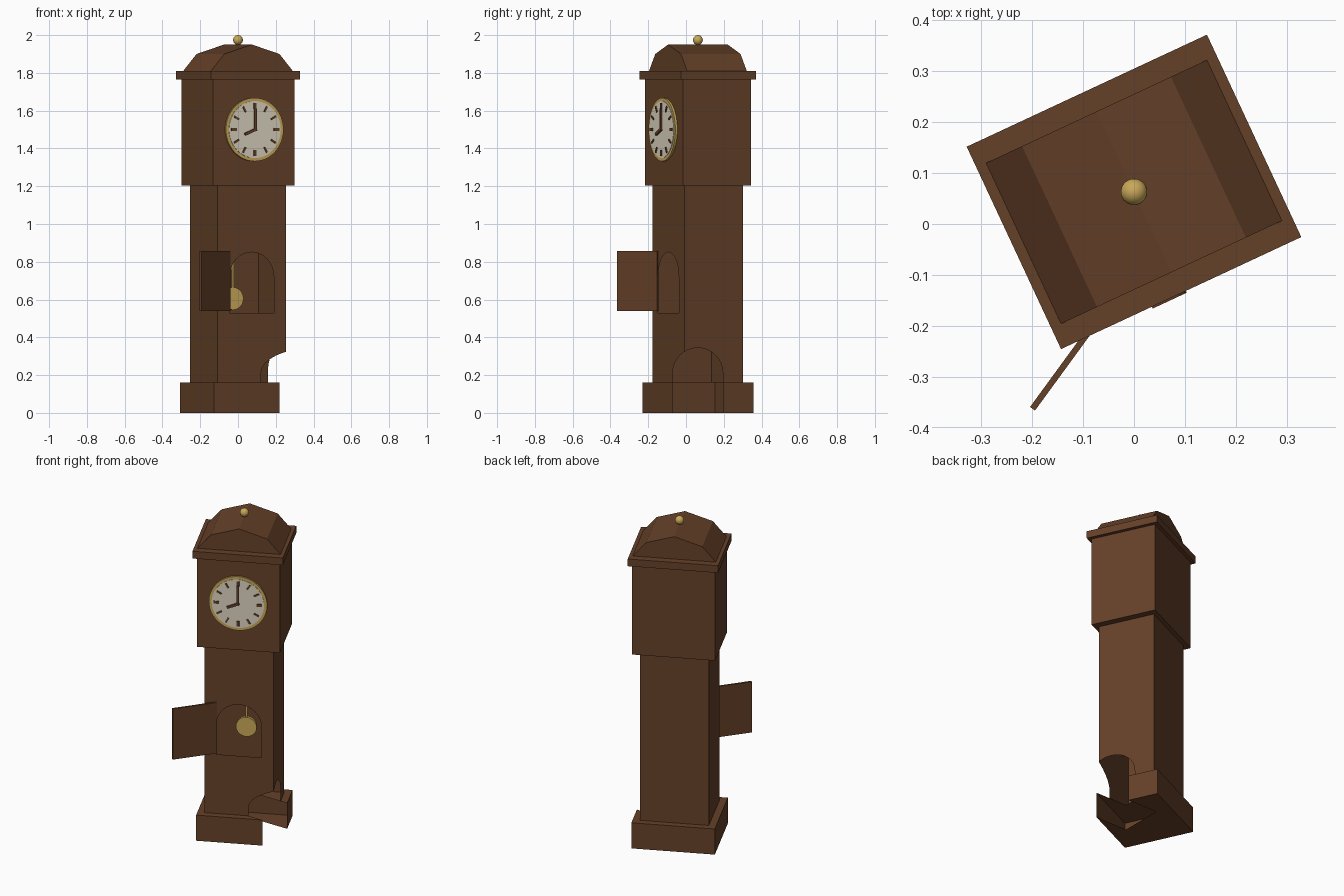
import bpy, bmesh, math
from mathutils import Matrix, Vector

if "Cube" in bpy.data.objects:
    bpy.data.objects.remove(bpy.data.objects["Cube"])

# The clock is turned 25 degrees; parts are built in its own frame (front = -y), then placed
PLACE = Matrix.Translation((0, 0.063, 0)) @ Matrix.Rotation(math.radians(25), 4, 'Z')


def material(name, rgb):
    m = bpy.data.materials.new(name)
    m.diffuse_color = (*rgb, 1)
    m.use_nodes = True
    m.node_tree.nodes["Principled BSDF"].inputs["Base Color"].default_value = m.diffuse_color
    return m


WOOD = material("brown_wood", (0.13, 0.052, 0.021))
GOLD = material("brass", (0.58, 0.39, 0.10))
CREAM = material("cream_dial", (0.71, 0.65, 0.52))


def finish(bm, name, mat, smooth=False):
    bmesh.ops.recalc_face_normals(bm, faces=bm.faces[:])
    bm.transform(PLACE)
    me = bpy.data.meshes.new(name)
    bm.to_mesh(me)
    bm.free()
    me.materials.append(mat)
    for p in me.polygons:
        p.use_smooth = smooth
    ob = bpy.data.objects.new(name, me)
    bpy.context.collection.objects.link(ob)
    return ob


def box(name, x0, x1, y0, y1, z0, z1, mat=WOOD, post=None):
    bm = bmesh.new()
    bmesh.ops.create_cube(bm, size=1)
    m = Matrix.Translation(((x0 + x1) / 2, (y0 + y1) / 2, (z0 + z1) / 2))
    bm.transform(m @ Matrix.Diagonal((x1 - x0, y1 - y0, z1 - z0, 1)))
    if post:
        bm.transform(post)
    return finish(bm, name, mat)


def disc(name, r, y0, y1, z, mat, sides=32):
    bm = bmesh.new()
    bmesh.ops.create_cone(bm, cap_ends=True, segments=sides, radius1=r, radius2=r, depth=y1 - y0)
    bm.transform(Matrix.Translation((0, (y0 + y1) / 2, z)) @ Matrix.Rotation(math.pi / 2, 4, 'X'))
    return finish(bm, name, mat)


def arch_planes(centre, side, half, z0, spring, n=16):
    """Outward planes of an arched tunnel whose width runs along 'side'."""
    pts = [(half, z0)]
    pts += [(half * math.cos(math.pi * i / n), spring + half * math.sin(math.pi * i / n))
            for i in range(n + 1)]
    pts.append((-half, z0))
    planes = []
    for (a, z), (b, w) in zip(pts, pts[1:] + pts[:1]):
        co = centre + side * a + Vector((0, 0, z))
        planes.append((co, side * (w - z) + Vector((0, 0, a - b))))
    return planes


def cut_opening(ob, planes):
    """Remove the thin shell's surface inside a convex set of planes."""
    bm = bmesh.new()
    bm.from_mesh(ob.data)
    inside = bm.faces[:]
    for co, no in planes:
        geom = set(inside)
        for f in inside:
            geom.update(f.edges)
            geom.update(f.verts)
        out = bmesh.ops.bisect_plane(bm, geom=list(geom), dist=1e-6, plane_co=co, plane_no=no)
        inside = [f for f in out['geom'] if isinstance(f, bmesh.types.BMFace)
                  and (f.calc_center_median() - co).dot(no) < 0]
    bmesh.ops.delete(bm, geom=inside, context='FACES')
    bm.to_mesh(ob.data)
    bm.free()


# Case: hollow base and trunk, head and cornice
base = box("base", -.240, .240, -.213, .213, 0, .16)
trunk = box("trunk", -.199, .199, -.172, .172, .16, 1.205)
box("head", -.239, .239, -.198, .198, 1.205, 1.765)
box("cornice", -.26, .26, -.219, .219, 1.765, 1.81)

# Arched hole through the lower right corner, running along world x
hole = arch_planes(Vector((0, .0625, 0)), Vector((0, 1, 0)), .1325, -.05, .212)
hole.append((Vector((0, 0, 0)), Vector((-1, 0, 0))))
cut_opening(base, hole)
cut_opening(trunk, hole)

# Arched door opening in the trunk front
rot = PLACE.to_3x3()
opening = arch_planes(PLACE.translation, rot @ Vector((1, 0, 0)), .129, .53, .722)
opening.append((PLACE.translation, rot @ Vector((0, 1, 0))))
cut_opening(trunk, opening)

# Open door, hinged on the left edge of the opening
swing = math.atan2(-.215, -.157) - math.radians(25)
hinge = Matrix.Translation((-.129, -.174, 0)) @ Matrix.Rotation(swing, 4, 'Z')
box("door", 0, .264, -.006, .006, .54, .857, post=hinge)

# Gambrel roof: profile extruded front to back
bm = bmesh.new()
profile = [(-.239, 1.81), (.239, 1.81), (.161, 1.90), (0, 1.95), (-.161, 1.90)]
face = bm.faces.new([bm.verts.new((x, -.174, z)) for x, z in profile])
ext = bmesh.ops.extrude_face_region(bm, geom=[face])
bmesh.ops.translate(bm, vec=(0, .348, 0),
                    verts=[v for v in ext['geom'] if isinstance(v, bmesh.types.BMVert)])
finish(bm, "roof", WOOD)

# Finial ball
bm = bmesh.new()
bmesh.ops.create_uvsphere(bm, u_segments=24, v_segments=14, radius=.026)
bm.transform(Matrix.Translation((0, 0, 1.974)))
finish(bm, "finial", GOLD, smooth=True)

# Dial with brass rim
DIAL_Z = 1.5
disc("dial_rim", .168, -.210, -.197, DIAL_Z, GOLD, 48)
disc("dial", .151, -.2125, -.205, DIAL_Z, CREAM, 48)


def dial_bar(name, angle, r0, r1, width, y0, y1):
    """Bar on the dial, angle measured clockwise from twelve."""
    turn = Matrix.Translation((0, 0, DIAL_Z)) @ Matrix.Rotation(math.radians(angle), 4, 'Y')
    box(name, -width / 2, width / 2, y0, y1, r0, r1, WOOD, turn)


for i in range(12):
    dial_bar(f"hour_mark_{i + 1}", 30 * (i + 1), .108, .14,
             .016 if i % 3 == 2 else .010, -.217, -.211)
dial_bar("minute_hand", 0, -.008, .112, .014, -.221, -.212)
dial_bar("hour_hand", 247, -.008, .066, .014, -.223, -.212)

# Pendulum inside the trunk
disc("pendulum_bob", .06, .060, .080, .605, GOLD, 24)
box("pendulum_rod", -.006, .006, .065, .075, .65, 1.15, GOLD)
